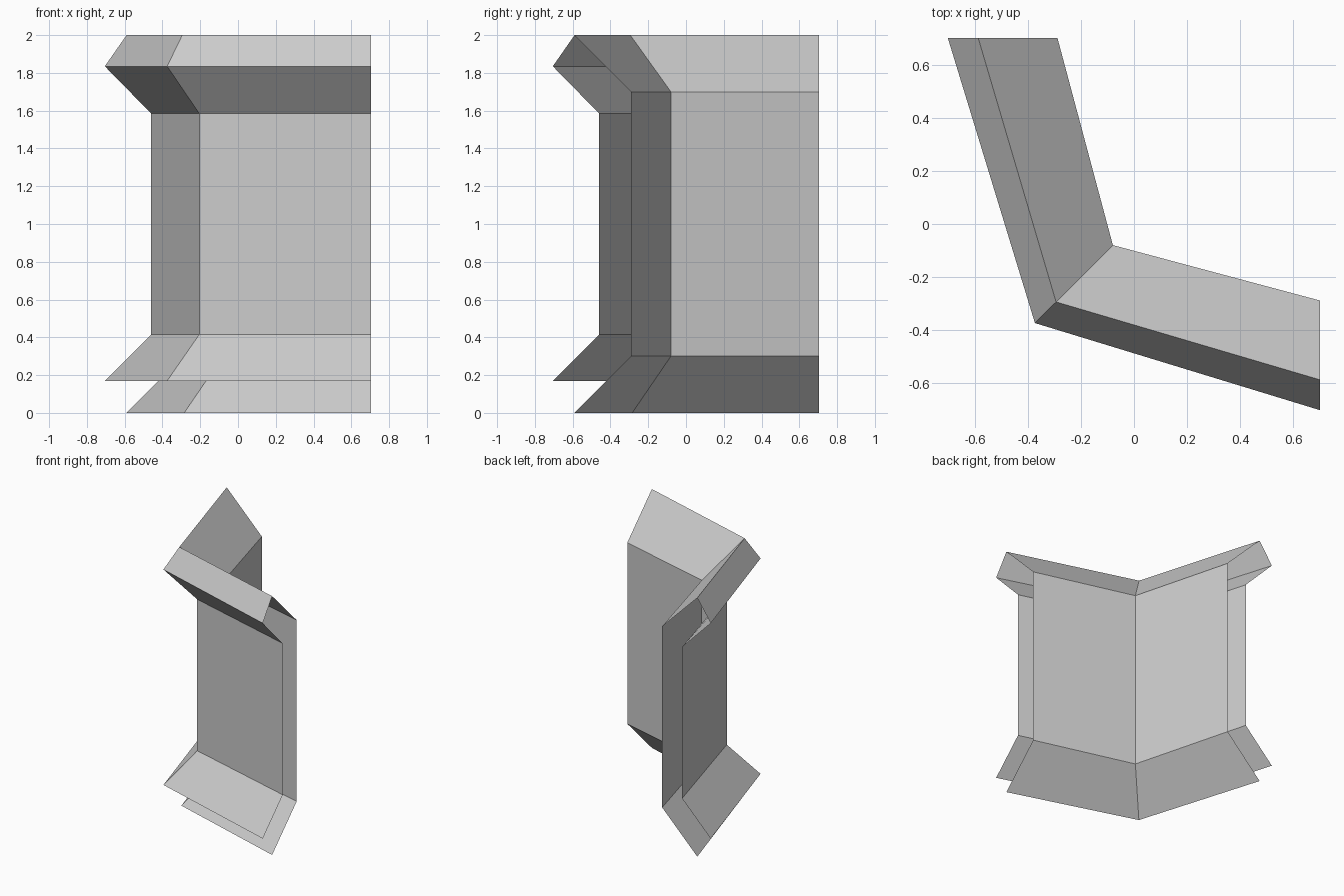
import bpy, bmesh

if "Cube" in bpy.data.objects:
    bpy.data.objects.remove(bpy.data.objects["Cube"])

END = 0.705  # where both wings are cut off

# Open profile, outer skirt edge -> over the top -> inner skirt edge:
# (offset at the corner, offset at the wing ends, height)
PROFILE = [
    (0.375, 0.705, 0.17),   # outer skirt edge
    (0.205, 0.46, 0.415),   # outer wall bottom
    (0.205, 0.46, 1.585),   # outer wall top
    (0.375, 0.705, 1.835),  # overhang edge
    (0.295, 0.59, 2.0),     # top ridge
    (0.08, 0.29, 1.70),     # inner wall top
    (0.08, 0.29, 0.30),     # inner wall bottom
    (0.285, 0.59, 0.0),     # inner skirt edge
]

# Sweep the profile from the left wing end, round the corner, to the right wing end
bm = bmesh.new()
rows = [[bm.verts.new(p) for p in ((-e, END, z), (-c, -c, z), (END, -e, z))]
        for c, e, z in PROFILE]
for low, high in zip(rows, rows[1:]):
    for i in range(2):
        bm.faces.new((low[i], low[i + 1], high[i + 1], high[i]))

mesh = bpy.data.meshes.new("corner_wall")
bm.to_mesh(mesh)
bm.free()
bpy.context.collection.objects.link(bpy.data.objects.new("corner_wall", mesh))
